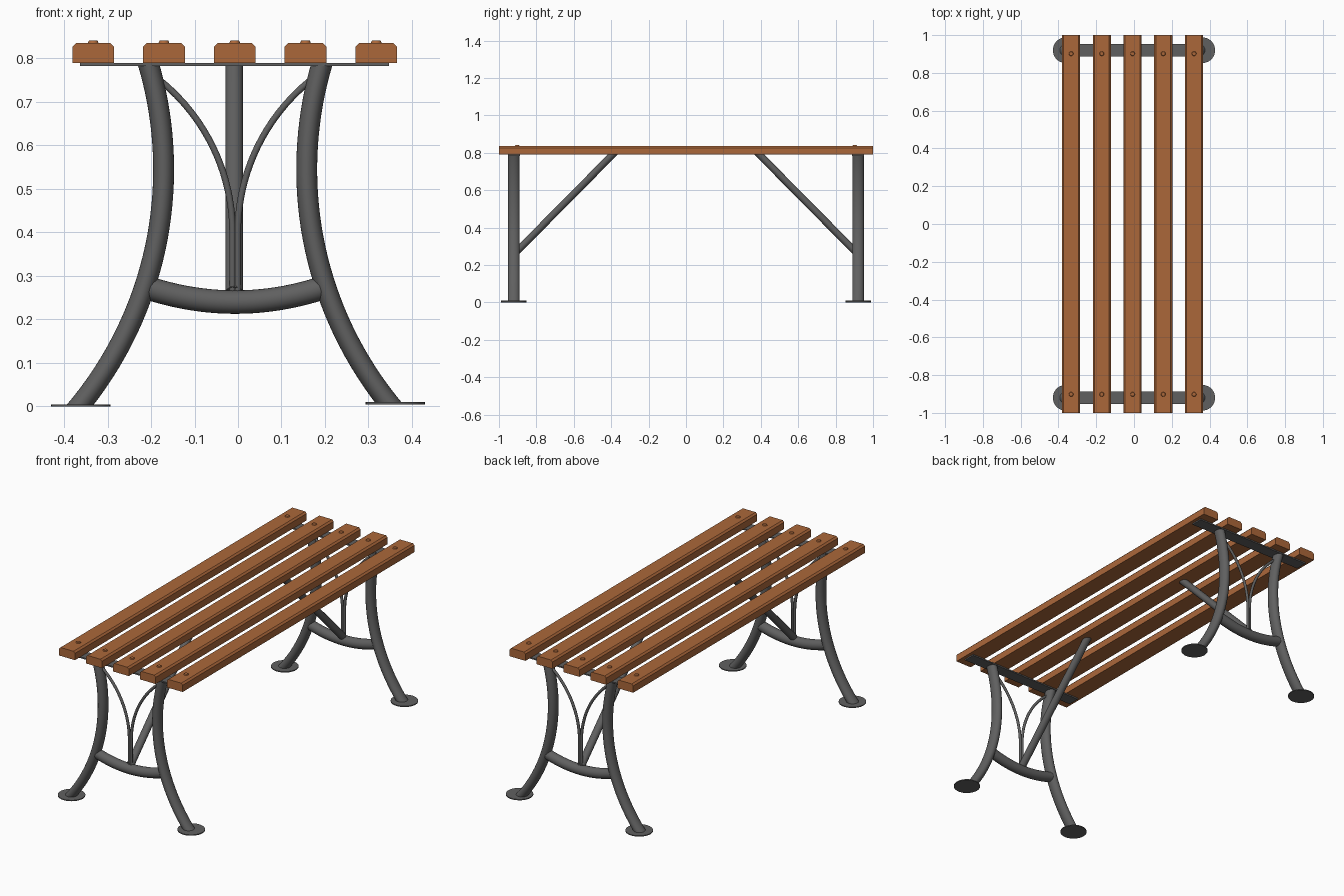
import bpy, bmesh, math
from mathutils import Vector

if "Cube" in bpy.data.objects:
    bpy.data.objects.remove(bpy.data.objects["Cube"])

CX = -0.0065      # centre line of the frame
END_Y = 0.92      # distance of the end frames from the middle
TOP = 0.786       # underside of the metal top strap


def material(name, rgb):
    m = bpy.data.materials.new(name)
    m.diffuse_color = (*rgb, 1)
    m.use_nodes = True
    m.node_tree.nodes["Principled BSDF"].inputs["Base Color"].default_value = m.diffuse_color
    return m


wood = material("warm brown wood", (0.41, 0.137, 0.042))
metal = material("dark grey metal", (0.117, 0.117, 0.117))


def finish(bm, name, mat, smooth=True):
    bmesh.ops.recalc_face_normals(bm, faces=bm.faces)
    me = bpy.data.meshes.new(name)
    bm.to_mesh(me)
    bm.free()
    me.materials.append(mat)
    ob = bpy.data.objects.new(name, me)
    bpy.context.collection.objects.link(ob)
    if smooth:
        bpy.ops.object.select_all(action='DESELECT')
        ob.select_set(True)
        bpy.context.view_layer.objects.active = ob
        bpy.ops.object.shade_smooth_by_angle(angle=math.radians(35))
    return ob


def tube(name, path, side, r_plane, r_side, sides=24, zmin=None, zmax=None):
    """Sweep an ellipse along a flat path; side is the path plane's normal."""
    bm = bmesh.new()
    pts = [Vector(p) for p in path]
    side = Vector(side)
    rings = []
    for i, p in enumerate(pts):
        t = (pts[min(i + 1, len(pts) - 1)] - pts[max(i - 1, 0)]).normalized()
        n = t.cross(side).normalized()
        angles = [2 * math.pi * k / sides for k in range(sides)]
        rings.append([bm.verts.new(p + n * r_plane * math.cos(a) + side * r_side * math.sin(a))
                      for a in angles])
    for a, b in zip(rings, rings[1:]):
        for k in range(sides):
            j = (k + 1) % sides
            bm.faces.new((a[k], a[j], b[j], b[k]))
    bm.faces.new(rings[0])
    bm.faces.new(rings[-1])
    # trim ends level
    for z, d in ((zmin, -1), (zmax, 1)):
        if z is not None:
            bmesh.ops.bisect_plane(bm, geom=bm.verts[:] + bm.edges[:] + bm.faces[:],
                                   plane_co=(0, 0, z), plane_no=(0, 0, d), clear_outer=True)
            edges = [e for e in bm.edges if e.is_boundary]
            bmesh.ops.holes_fill(bm, edges=edges, sides=0)
    return finish(bm, name, metal)


def prism(name, outline, y0, y1, mat):
    """Extrude an x,z outline along y."""
    bm = bmesh.new()
    f = bm.faces.new([bm.verts.new((x, y0, z)) for x, z in outline])
    ext = bmesh.ops.extrude_face_region(bm, geom=[f])
    bmesh.ops.translate(bm, vec=(0, y1 - y0, 0),
                        verts=[v for v in ext["geom"] if isinstance(v, bmesh.types.BMVert)])
    return finish(bm, name, mat, smooth=False)


def disc(name, x, y, z0, z1, r0, r1, mat, n=32):
    bm = bmesh.new()
    bmesh.ops.create_cone(bm, cap_ends=True, segments=n, radius1=r0, radius2=r1, depth=z1 - z0)
    bmesh.ops.translate(bm, vec=(x, y, (z0 + z1) / 2), verts=bm.verts)
    return finish(bm, name, mat)


# seat slats with chamfered top edges, and their bolt heads
for i in range(5):
    x = -0.333 + i * 0.1627
    h, c = 0.048, 0.009
    prism(f"seat_slat_{i + 1}",
          [(x - h, 0.79), (x + h, 0.79), (x + h, 0.827), (x + h - c, 0.836),
           (x - h + c, 0.836), (x - h, 0.827)], -1, 1, wood)
    for s, end in ((-1, "front"), (1, "back")):
        disc(f"{end}_bolt_{i + 1}", x, s * 0.902, 0.832, 0.841, 0.014, 0.010, wood, 16)

for s, end in ((-1, "front"), (1, "back")):
    y = s * END_Y

    # flat strap under the slats
    prism(f"{end}_top_strap", [(-0.363, 0.783), (0.347, 0.783), (0.347, 0.79), (-0.363, 0.79)],
          y - 0.033, y + 0.033, metal)

    for m, lr in ((-1, "left"), (1, "right")):
        # bowed leg: circular arc, closest to the middle at z = 0.545
        R = 0.86
        path = []
        for k in range(37):
            z = -0.04 + 0.86 * k / 36
            off = 0.1645 + R - math.sqrt(R * R - (z - 0.545) ** 2)
            path.append((CX + m * off, y, z))
        foot = 0.0 if m < 0 else 0.005
        tube(f"{end}_{lr}_leg", path, (0, 1, 0), 0.024, 0.031, 28, foot + 0.002, TOP)
        disc(f"{end}_{lr}_foot", m * 0.3615, y, foot, foot + 0.005, 0.068, 0.068, metal, 40)

        # thin forked rod: straight at the bottom, then curving out to the leg
        R = 0.45
        path = [(CX + m * 0.006, y, 0.25)]
        for k in range(19):
            z = 0.40 + 0.355 * k / 18
            path.append((CX + m * (0.006 + R - math.sqrt(R * R - (z - 0.40) ** 2)), y, z))
        tube(f"{end}_{lr}_fork_rod", path, (0, 1, 0), 0.0075, 0.0075, 12)

    # sagging crossbar
    path = []
    for k in range(21):
        u = -1 + k / 10
        path.append((CX + 0.196 * u, y, 0.24 + 0.031 * u * u))
    tube(f"{end}_crossbar", path, (0, 1, 0), 0.027, 0.027, 24)

    # diagonal brace from the crossbar to the underside of the seat
    tube(f"{end}_brace", [(CX - 0.002, s * 0.915, 0.262), (CX - 0.002, s * 0.35, 0.833)],
         (1, 0, 0), 0.019, 0.0205, 20, None, 0.79)
